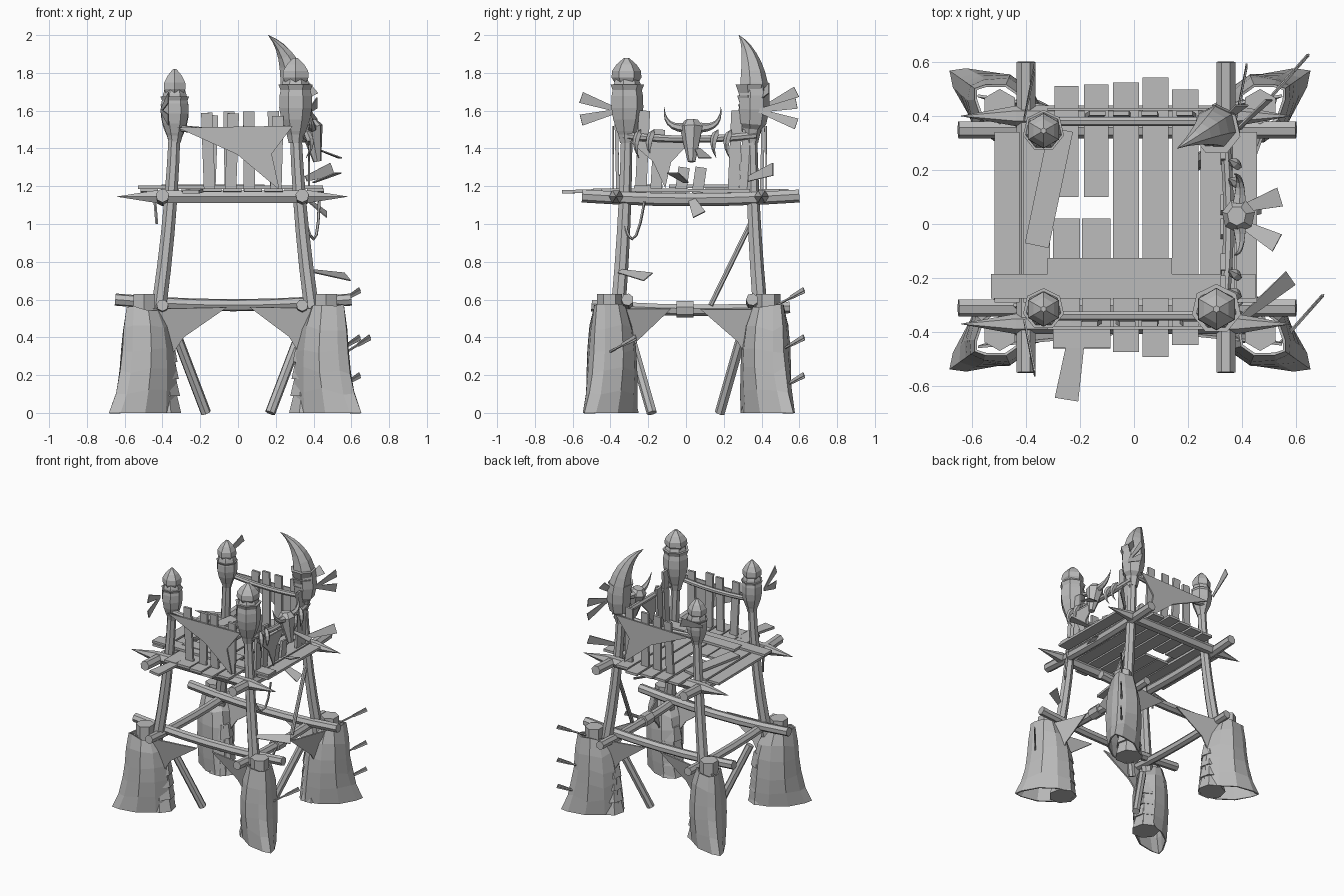
import bpy, bmesh, math, random
from mathutils import Vector as V

random.seed(4)
cube = bpy.data.objects.get("Cube")
if cube:
    bpy.data.objects.remove(cube)

material = bpy.data.materials.new("weathered_grey")
material.use_nodes = True
grey = (0.5, 0.5, 0.5, 1)
material.diffuse_color = grey
material.node_tree.nodes["Principled BSDF"].inputs["Base Color"].default_value = grey


# Radius rules along a length that runs from zero to one
def even(t):
    return 1


def sharpened(t):
    return min(1, 6 * min(t, 1 - t))


def tapering(t):
    return 1 - t


def flared_down(t):
    return 1 - t / 4


def flared_up(t):
    return 0.7 + t / 3


def bulging(t):
    return math.sin(math.pi * (0.1 + 0.7 * t))


def domed(t):
    return math.sin(math.pi * (0.25 + 0.7 * t))


def curved_horn(t):
    return math.sin(math.pi * t ** 0.5)


def snout(t):
    return min(1, 0.5 + 4 * t) - 0.7 * t


def make(name, points, faces):
    bm = bmesh.new()
    verts = [bm.verts.new(p) for p in points]
    for face in faces:
        bm.faces.new([verts[i] for i in face])
    bmesh.ops.remove_doubles(bm, verts=bm.verts, dist=0.0005)
    bmesh.ops.recalc_face_normals(bm, faces=bm.faces)
    mesh = bpy.data.meshes.new(name)
    bm.to_mesh(mesh)
    bm.free()
    mesh.materials.append(material)
    part = bpy.data.objects.new(name, mesh)
    bpy.context.collection.objects.link(part)
    return part


def thicken(part):
    solid = part.modifiers.new("thickness", "SOLIDIFY")
    solid.thickness = 0.01


def loft(name, rings, capped=True):
    n = len(rings[0])
    last = (len(rings) - 1) * n
    faces = [list(range(n)), list(range(last, last + n))] if capped else []
    for row in range(0, last, n):
        for i in range(n):
            j = (i + 1) % n
            faces.append([row + i, row + j, row + n + j, row + n + i])
    return make(name, [p for ring in rings for p in ring], faces)


def log(name, start, end, radius, bend=(0, 0, 0), shape=even, steps=6, sides=7):
    """Tube from start to end, bowed sideways by bend, with its radius set by shape."""
    start, end, bend = V(start), V(end), V(bend)
    axis = (end - start).normalized()
    hint = V((1, 0, 0)) if abs(axis.x) < 0.7 else V((0, 0, 1))
    rings = []
    for k in range(steps + 1):
        t = k / steps
        centre = start.lerp(end, t) + bend * 4 * t * (1 - t)
        tangent = (end - start + bend * 4 * (1 - 2 * t)).normalized()
        a = tangent.cross(hint).normalized()
        b = tangent.cross(a)
        r = max(radius * shape(t), 0.001)
        angles = [i * math.tau / sides for i in range(sides)]
        rings.append([centre + (a * math.cos(w) + b * math.sin(w)) * r for w in angles])
    return loft(name, rings)


def plank(name, start, end, width, up=(0, 0, 1), thick=0.018, spread=1):
    start, end = V(start), V(end)
    along = (end - start).normalized()
    side = along.cross(V(up)).normalized() * width / 2
    lift = side.cross(along).normalized() * thick / 2
    rings = []
    for p, s in ((start, side), (end, side * spread)):
        rings.append([p + s + lift, p - s + lift, p - s - lift, p + s - lift])
    return loft(name, rings)


def hide(name, a, b, c):
    """Three-cornered stretched skin, straight from a to b and hollow on the other edges."""
    a, b, c = V(a), V(b), V(c)
    middle = (a + b + c) / 3
    hollow = [((p + q) / 2).lerp(middle, 0.4) for p, q in ((b, c), (c, a))]
    thicken(make(name, [a, b, hollow[0], c, hollow[1]], [range(5)]))


def corner(sx, sy, out, z):
    """Point at a corner post, moved outward along the splay of the legs."""
    return V((sx * (0.32 + 0.9 * out) - 0.015, sy * (0.33 + 0.5 * out) + 0.015, z))


def wraps(name, sx, sy, low, high, radius):
    gap = (high - low) / 5
    for i in range(5):
        z = low + i * gap
        log(name, corner(sx, sy, 0, z), corner(sx, sy, 0, z + gap * 1.3),
            radius * (0.6 + i / 10), shape=flared_up, steps=1)


SIDES = (-1, 1)
CORNERS = [(sx, sy) for sx in SIDES for sy in SIDES]
UP = V((0, 0, 1))

# Feet: hollow hide skirt, bark layers and stump, with a bowed post rising from each
for sx, sy in CORNERS:
    place = ("front_" if sy < 0 else "back_") + ("left" if sx > 0 else "right")
    outward = V((0.85 * sx, 0.6 * sy, 0))
    across = outward.cross(UP)
    rings = []
    for k in range(6):
        t = k / 5
        outer = 0.14 + 0.09 * (1 - t) ** 3 - 0.02 * t ** 8
        inner = 0.19 - 0.05 * t - 0.08 * t ** 6
        half = 0.1 + 0.02 * math.sin(math.pi * t) - 0.02 * t ** 6
        ring = []
        for i in range(10):
            w = i * math.tau / 10
            reach = outer if math.cos(w) > 0 else inner
            pinch = 0.7 if i in (1, 9) else 1
            height = 0.56 * t + (random.uniform(-0.02, 0.02) if k else 0)
            ring.append(corner(sx, sy, 0.17, height) + outward * reach * math.cos(w)
                        + across * half * pinch * math.sin(w))
        rings.append(ring)
    thicken(loft("leg_skirt_" + place, rings, capped=False))
    for i in range(4):
        z = i * 0.09
        log("bark_layer_" + place, corner(sx, sy, 0.07, z), corner(sx, sy, 0.07, z + 0.1),
            0.1 - i / 150, shape=flared_down, steps=1)
    log("stump_" + place, corner(sx, sy, 0.18, 0.3), corner(sx, sy, 0.18, 0.63), 0.065, sides=6)
    log("post_" + place, corner(sx, sy, 0.12, 0.4), corner(sx, sy, 0, 1.5), 0.042,
        bend=outward * -0.02, shape=flared_down)

# Post heads: blunt caps over overlapping wraps, and one great horn
for sx, sy, top, radius in ((-1, -1, 1.82, 0.075), (-1, 1, 1.78, 0.075), (1, -1, 1.88, 0.09)):
    log("post_head", corner(sx, sy, 0, 1.43), corner(sx, sy, 0, top - 0.08), radius, shape=bulging)
    log("post_cap", corner(sx, sy, 0, top - 0.14), corner(sx, sy, 0, top), radius * 0.9, shape=domed, steps=4, sides=6)
    wraps("post_wrap", sx, sy, 1.43, top - 0.16, radius)
log("great_horn", corner(1, 1, 0, 1.45), (0.16, 0.28, 2), 0.085,
    bend=(0.055, 0.04, 0.07), shape=curved_horn, steps=10)
wraps("horn_wrap", 1, 1, 1.43, 1.72, 0.088)

# Lower beams, ground struts and the thin brace
for y in (-0.31, 0.35):
    log("lower_beam", (-0.65, y, 0.6), (0.6, y, 0.6), 0.033, bend=(0, 0, -0.03))
for x in (-0.4, 0.34):
    log("lower_crossbeam", (x, -0.5, 0.57), (x, 0.55, 0.56), 0.032, bend=(0, 0, -0.02))
log("beam_binding", (0.34, -0.05, 0.55), (0.34, 0.04, 0.55), 0.046, steps=1)
for s in SIDES:
    log("ground_strut", (0.33 * s, 0.3 * s, 0.42), (0.17 * s, 0.18 * s, 0), 0.028, steps=1)
log("thin_brace", (0.36, 0.13, 0.57), (0.33, 0.34, 1), 0.014, steps=1)

# Hides stretched between the feet on the front, back and left
for sx, sy in CORNERS:
    hide("leg_hide", corner(sx, sy, 0.27, 0.55), (0.06 * sx, 0.4 * sy, 0.56), corner(sx, sy, 0.1, 0.2))
for sy in SIDES:
    hide("side_leg_hide", corner(1, sy, 0.24, 0.55), (0.38, 0.08 * sy, 0.55), corner(1, sy, 0.13, 0.16))

# Deck frame: sharpened poles across, plain poles front to back
for y in (-0.37, 0.4):
    log("sharpened_pole", (-0.64, y, 1.145), (0.58, y, 1.145), 0.038, shape=sharpened, sides=6)
for x in (-0.4, 0.34):
    log("frame_pole", (x, -0.55, 1.15), (x, 0.6, 1.15), 0.036, bend=(0, 0, -0.02))

# Deck: a row of boards, two of them broken, with cross and loose boards on top
for i in range(-4, 5):
    x = 0.11 * i - 0.03
    reach = random.uniform(0.45, 0.53) if abs(i) < 3 else 0.31
    spans = [(-0.46, 0.02), (0.1, reach)] if i in (-2, -1) else [(0.02 - reach, 0.03 + reach)]
    for a, b in spans:
        plank("deck_board", (x, a, 1.18), (x, b, 1.175), random.uniform(0.09, 0.108))
plank("cross_board", (-0.53, -0.23, 1.195), (0.45, -0.23, 1.195), 0.09)
plank("cross_board", (-0.32, -0.17, 1.2), (0.14, -0.17, 1.2), 0.09)
plank("loose_board", (-0.27, 0.35, 1.2), (-0.36, -0.08, 1.2), 0.09)
plank("loose_board", (-0.2, -0.34, 1.18), (-0.25, -0.65, 1.17), 0.055, spread=1.6)

# Front and back railings with leaning pickets and a torn hide
for y, face in ((-0.34, -1), (0.38, 1)):
    log("rail", (-0.34, y, 1.51), (0.31, y, 1.51), 0.018, bend=(0, 0, -0.02))
    for x in (-0.15, -0.04, 0.06, 0.2):
        lean = random.uniform(-0.02, 0.02)
        top = random.uniform(1.57, 1.6)
        plank("picket", (x, y + 0.02 * face, 1.16), (x + lean, y + 0.03 * face, top), 0.06, up=(0, 1, 0))
    outside = y + 0.04 * face
    hide("railing_hide", (-0.32, outside, 1.51), (0.29, outside, 1.52), (0.22, outside, 1.18))

# Left railing with short and tall pickets
log("left_rail", (0.33, -0.33, 1.47), (0.33, 0.37, 1.47), 0.02, bend=(0.02, 0, -0.02))
for y, top in ((-0.24, 1.6), (-0.16, 1.5), (-0.03, 1.3), (0.06, 1.3), (0.25, 1.6), (0.31, 1.5)):
    plank("left_picket", (0.33, y, 1.16), (0.33, y + 0.02, top), 0.06, up=(1, 0, 0))
hide("left_hide", (0.37, -0.3, 1.44), (0.37, 0.02, 1.43), (0.37, -0.11, 1.19))

# Horned animal skull and hanging tusks on the left railing
log("animal_skull", (0.38, 0.03, 1.55), (0.42, 0.03, 1.33), 0.072, shape=snout)
for s in SIDES:
    root = V((0.39, 0.035 + 0.04 * s, 1.51))
    log("skull_horn", root, root + V((-0.02, 0.11 * s, 0.11)), 0.027,
        bend=(0.01, 0.03 * s, -0.03), shape=tapering, sides=6)
    for y in (0.17 * s, 0.24 * s):
        log("hanging_tusk", (0.35, y, 1.5), (0.36, y - 0.01, 1.35), 0.02,
            bend=(0.03, -0.02, 0), shape=curved_horn, sides=5)

# Ropes sagging under the deck
log("rope", (0.33, -0.35, 1.12), (0.43, -0.22, 1.12), 0.008, bend=(0.02, 0, -0.2), sides=5)
log("rope", (-0.44, -0.3, 1.12), (-0.43, -0.31, 1), 0.008, sides=5)

# Feather blades on the post heads, fanned outward
for sx, sy, rises in ((-1, -1, (-0.05, 0.07)), (-1, 1, (0.1,)), (1, 1, (-0.07, 0.04))):
    for rise in rises:
        root = corner(sx, sy, 0.08, 1.6)
        plank("head_feather", root, root + V((0.04, 0.2 * sy, rise)), 0.02, up=(1, 0, 0), thick=0.006, spread=3)

# Feather blades on the left side
for start, end, up in (((0.33, 0.38, 1.66), (0.4, 0.44, 1.72), (0, 1, 0)),
                       ((0.36, 0.33, 1.24), (0.5, 0.46, 1.29), (0, 1, 0)),
                       ((0.41, 0.06, 1.4), (0.54, 0.1, 1.35), UP),
                       ((0.4, 0, 1.22), (0.53, -0.07, 1.27), UP),
                       ((0.34, 0.02, 1.15), (0.47, 0.07, 1.05), (1, 0, 0)),
                       ((0.4, -0.35, 0.75), (0.58, -0.2, 0.72), (0.5, -0.5, 1))):
    plank("side_feather", start, end, 0.03, up=up, thick=0.006, spread=2.4)

# Arrows stuck in the left feet
for sy, out, z in ((1, 0.2, 0.55), (1, 0.2, 0.3), (-1, 0.26, 0.3), (1, 0.2, 0.1)):
    root = corner(1, sy, out, z)
    tip = root + V((0.16, 0.18, 0.1))
    log("arrow_shaft", root, tip, 0.007, steps=1, sides=5)
    plank("arrow_feather", root.lerp(tip, 0.6), tip, 0.02, up=(1, -1, 0), thick=0.005, spread=1.6)
